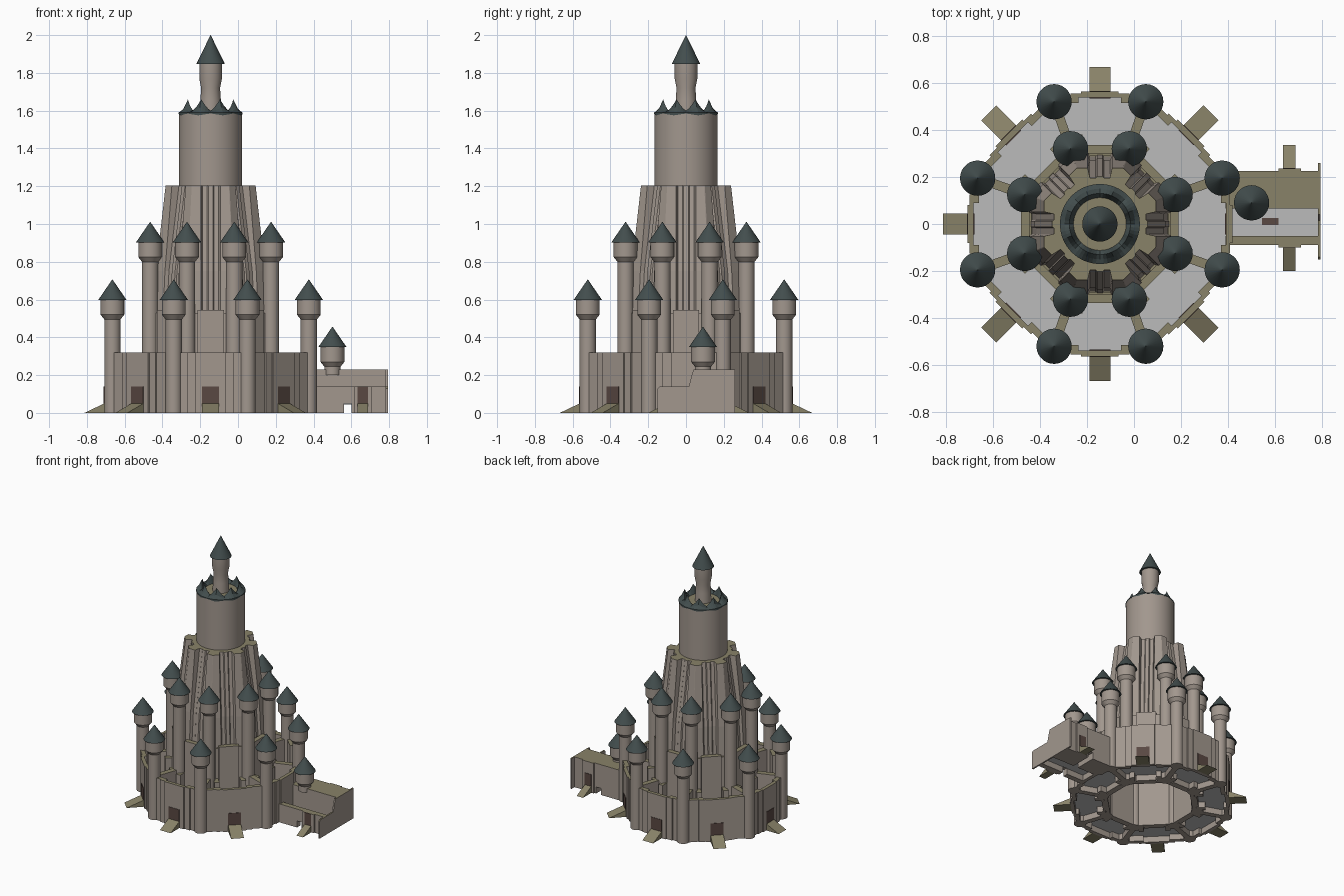
import bpy, bmesh, math
from mathutils import Matrix, Vector

if "Cube" in bpy.data.objects:
    bpy.data.objects.remove(bpy.data.objects["Cube"])

CX = -0.145  # castle axis


def mat(name, r, g, b):
    m = bpy.data.materials.new(name)
    m.diffuse_color = (r, g, b, 1)
    m.use_nodes = True
    m.node_tree.nodes["Principled BSDF"].inputs["Base Color"].default_value = m.diffuse_color
    return m


STONE = mat("stone", 0.36, 0.31, 0.27)
OLIVE = mat("olive_tops", 0.25, 0.225, 0.14)
SLATE = mat("slate_roof", 0.055, 0.075, 0.075)
DOOR = mat("dark_door", 0.10, 0.065, 0.055)
PAVE = mat("grey_paving", 0.5, 0.5, 0.5)


def loft(name, rings, material=STONE, m=None, caps=(True, True), smooth=False):
    """Join closed rings of points; stone gets olive on upward faces."""
    bm = bmesh.new()
    vs = [[bm.verts.new(p) for p in r] for r in rings]
    n = len(vs[0])
    for a, b in zip(vs, vs[1:]):
        for i in range(n):
            j = (i + 1) % n
            bm.faces.new((a[i], a[j], b[j], b[i]))
    if caps[0]:
        bm.faces.new(vs[0][::-1])
    if caps[1]:
        bm.faces.new(vs[-1])
    bmesh.ops.remove_doubles(bm, verts=bm.verts, dist=1e-5)
    bmesh.ops.recalc_face_normals(bm, faces=bm.faces)
    if m:
        bm.transform(m)
    bm.normal_update()
    for f in bm.faces:
        f.smooth = smooth
        if material is STONE and f.normal.z > 0.7:
            f.material_index = 1
    me = bpy.data.meshes.new(name)
    bm.to_mesh(me)
    bm.free()
    me.materials.append(material)
    if material is STONE:
        me.materials.append(OLIVE)
    ob = bpy.data.objects.new(name, me)
    bpy.context.collection.objects.link(ob)
    if smooth:
        me.set_sharp_from_angle(angle=math.radians(35))
    return ob


def prism(name, pts, z0, z1, material=STONE, m=None, caps=(True, True)):
    return loft(name, [[(x, y, z) for x, y in pts] for z in (z0, z1)], material, m, caps)


def box(name, x0, x1, y0, y1, z0, z1, material=STONE, m=None):
    return prism(name, [(x0, y0), (x1, y0), (x1, y1), (x0, y1)], z0, z1, material, m)


def lathe(name, prof, x, y, material=STONE, n=28, caps=(True, True)):
    rings = [[(x + r * math.cos(2 * math.pi * i / n), y + r * math.sin(2 * math.pi * i / n), z)
              for i in range(n)] for r, z in prof]
    return loft(name, rings, material, None, caps, True)


def cone_roof(name, x, y, r, z0, z1):
    lathe(name, [(r, z0), (0.0008, z1)], x, y, SLATE)


def tower(name, x, y, z0, eave):
    lathe(name, [(0.043, z0), (0.043, eave - 0.105), (0.063, eave - 0.08), (0.063, eave)], x, y)
    cone_roof(name + "_roof", x, y, 0.075, eave - 0.002, eave + 0.106)


def ramp(name, d0, d1, w, m):
    loft(name, [[(d0, t, 0), (d1, t, 0), (d0, t, 0.05)] for t in (-w, w)], OLIVE, m)


def frame(deg, x=CX, y=0):
    return Matrix.Translation((x, y, 0)) @ Matrix.Rotation(math.radians(deg), 4, 'Z')


# Outer and inner rings of round towers, with radial walls between
for q in range(4):
    for s in (-1, 1):
        R = frame(90 * q)
        po, pi = R @ Vector((0.52, s * 0.195, 0)), R @ Vector((0.32, s * 0.125, 0))
        tower("outer_tower", po.x, po.y, 0, 0.60)
        tower("inner_tower", pi.x, pi.y, 0, 0.905)
        ang = math.degrees(math.atan2(po.y - pi.y, po.x - pi.x))
        box("radial_wall", 0.02, 0.19, -0.02, 0.02, 0, 0.32, STONE, frame(ang, pi.x, pi.y))

# Eight sides: curtain wall, gate, ramp, courtyard floor, inner wall
for k in range(8):
    R = frame(45 * k)
    odd = k % 2
    d, h = (0.53, 0.225) if odd else (0.545, 0.19)
    hi = 0.135 if odd else 0.12
    di = 0.325 if odd else 0.33
    # stepped wall plan: thick middle, thinner flanks
    out = [(d, -h), (d, -0.125), (d + 0.009, -0.125), (d + 0.009, -0.08), (d + 0.018, -0.08)]
    plan = out + [(x, -y) for x, y in out[::-1]]
    plan += [(d - 0.03, h), (d - 0.03, 0.09), (d - 0.008, 0.09), (d - 0.008, -0.09),
             (d - 0.03, -0.09), (d - 0.03, -h)]
    prism("curtain_wall", plan, 0, 0.32, STONE, R)
    f = d + 0.018
    if k:
        box("outer_gate", f - 0.002, f + 0.003, -0.045, 0.045, 0.05, 0.14, DOOR, R)
        ramp("gate_ramp", f, 0.668, 0.045, R)
    box("inner_gate", d - 0.012, d - 0.006, -0.045, 0.045, 0.05, 0.14, DOOR, R)
    prism("courtyard_floor", [(di, -hi), (d - 0.005, -h), (d - 0.005, h), (di, hi)],
          0.044, 0.05, PAVE, R)
    # inner wall with raised middle panel
    box("inner_wall", di - 0.04, di - 0.012, -hi, hi, 0, 0.53, STONE, R)
    box("inner_wall_panel", di - 0.03, di + 0.005, -0.07, 0.07, 0, 0.545, STONE, R)
    for s in (-1, 1):
        y0, y1 = sorted((s * 0.075, s * 0.11))
        box("inner_wall_pier", di - 0.01, di + 0.05, y0, y1, 0, 0.30, STONE, R)


# Fluted tapering keep: octagon with a sloped notch in every side
def keep_ring(a, notch, z):
    pts = []
    c = a * math.tan(math.radians(22.5))
    for k in range(8):
        R = frame(45 * k)
        for x, y in ((a, -c * 0.98), (a, -0.052), (notch, -0.042), (notch, -0.018),
                     (notch + 0.008, -0.012), (notch + 0.008, 0.012),
                     (notch, 0.018), (notch, 0.042), (a, 0.052), (a, c * 0.98)):
            pts.append(R @ Vector((x, y, z)))
    return pts


loft("keep_body", [keep_ring(0.305, 0.288, 0.50), keep_ring(0.29, 0.27, 0.75),
                   keep_ring(0.238, 0.195, 1.205)], caps=(False, True))
prism("keep_terrace", [(CX + 0.335 * math.cos(math.radians(22.5 + 45 * i)),
                        0.335 * math.sin(math.radians(22.5 + 45 * i))) for i in range(8)],
      0.49, 0.50)

# Great round tower and its slim top turret
lathe("great_tower", [(0.167, 1.19), (0.167, 1.585)], CX, 0, n=48)
lathe("top_turret", [(0.057, 1.58), (0.054, 1.66), (0.05, 1.72), (0.06, 1.77), (0.06, 1.85)], CX, 0)
cone_roof("top_turret_roof", CX, 0, 0.075, 1.848, 2.0)

# Crown of eight joined slate peaks
rows = [[], [], [], [], []]
N = 64
for i in range(N):
    a = 2 * math.pi * i / N
    t = abs((i % 8) - 4) / 4
    peak = (1 - t) ** 1.3
    for row, (r, z) in zip(rows, ((0.17, 1.575 + 0.01 * t), (0.17, 1.59),
                                  (0.15, 1.595 + 0.022 * peak),
                                  (0.13, 1.6 + 0.06 * peak), (0.112, 1.588))):
        row.append((CX + r * math.cos(a), r * math.sin(a), z))
loft("crown_roof", rows, SLATE, caps=(False, False))

# Gatehouse on the right: tall rear block, low front wall, drain hole through both
for name, y0, y1, top in (("gatehouse_block", 0.065, 0.225, 0.23),
                          ("gatehouse_front_wall", -0.09, -0.05, 0.14)):
    box(name, 0.39, 0.79, y0, y1, 0.05, top)
    box(name + "_base_left", 0.39, 0.56, y0, y1, 0, 0.05)
    box(name + "_base_right", 0.60, 0.79, y0, y1, 0, 0.05)
box("gatehouse_front_pier", 0.615, 0.71, -0.10, -0.085, 0, 0.14)
box("gatehouse_rear_pier", 0.615, 0.71, 0.22, 0.235, 0, 0.23)
box("gatehouse_floor", 0.40, 0.79, -0.05, 0.065, 0.044, 0.05, PAVE)
box("gatehouse_hatch", 0.545, 0.615, -0.005, 0.025, 0.05, 0.056, DOOR)
tower("gatehouse_tower", 0.50, 0.09, 0.2, 0.35)
for y, deg in ((-0.10, -90), (0.235, 90)):
    R = frame(deg, 0.66, y)
    ramp("gatehouse_ramp", 0, 0.1, 0.027, R)
    box("gatehouse_door", -0.002, 0.003, -0.027, 0.027, 0.05, 0.14, DOOR, R)

# Stepped end wall of the gatehouse
prof = [(-0.15, 0), (0.26, 0), (0.26, 0.23), (0.04, 0.23), (0.03, 0.20),
        (0.015, 0.14), (-0.14, 0.14), (-0.15, 0.13)]
loft("gatehouse_end_wall", [[(x, y, z) for y, z in prof] for x in (0.782, 0.793)])
